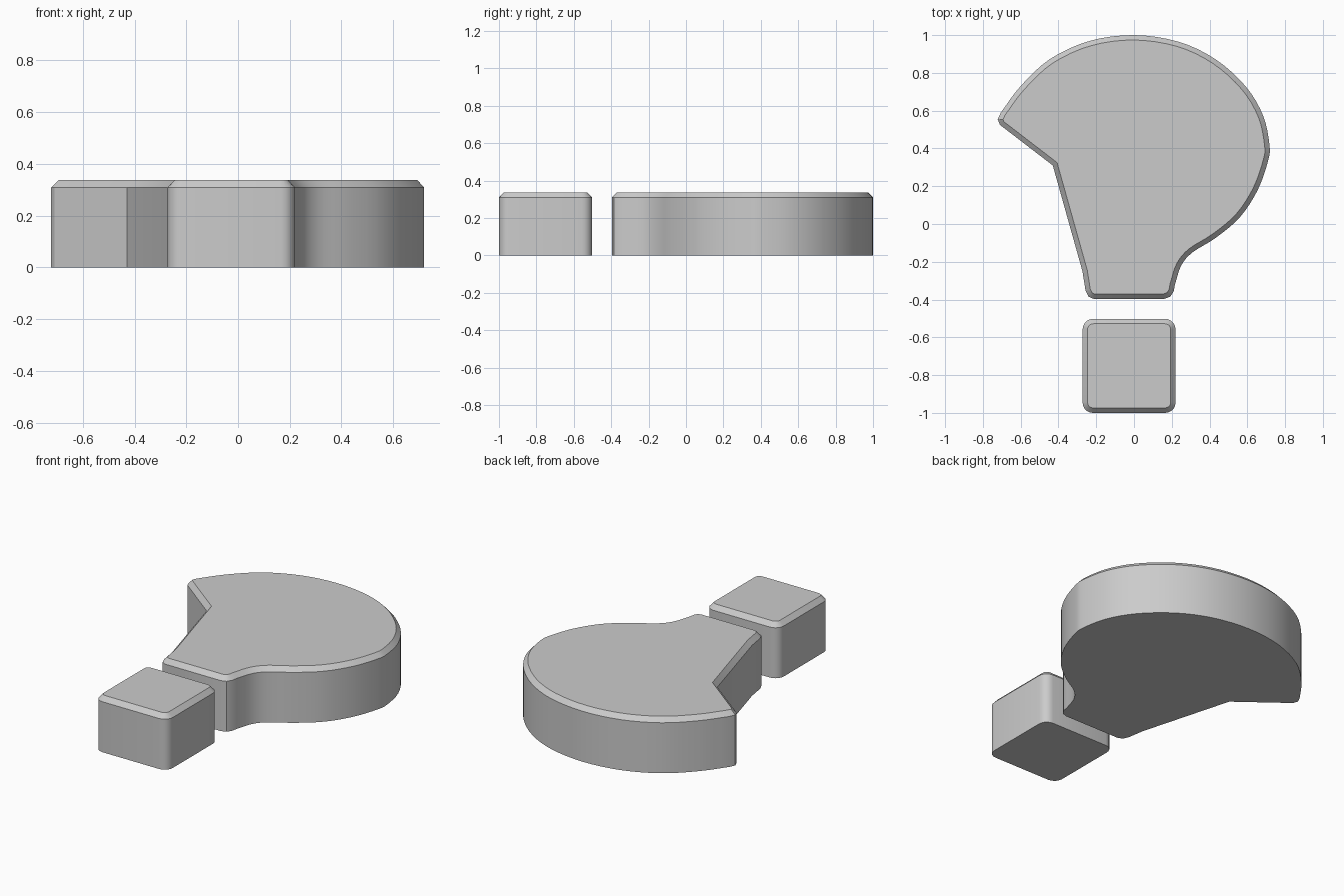
import bpy, bmesh, math
from mathutils import Vector

if "Cube" in bpy.data.objects:
    bpy.data.objects.remove(bpy.data.objects["Cube"])

HEIGHT, SHOULDER, INSET = 0.337, 0.309, 0.026


def smooth_curve(pts, steps=4):
    """Catmull-Rom curve through the points."""
    p = [Vector(q) for q in pts]
    p = [2 * p[0] - p[1]] + p + [2 * p[-1] - p[-2]]
    out = []
    for a, b, c, d in zip(p, p[1:], p[2:], p[3:]):
        for i in range(steps):
            t = i / steps
            out.append(0.5 * (2 * b + (c - a) * t + (2 * a - 5 * b + 4 * c - d) * t * t
                              + (3 * b - a - 3 * c + d) * t ** 3))
    return out + [p[-2]]


def inset(loop, d):
    """Mitred inward offset of a counter-clockwise outline."""
    out = []
    for i, p in enumerate(loop):
        e1 = (p - loop[i - 1]).normalized()
        e2 = (loop[(i + 1) % len(loop)] - p).normalized()
        n1, n2 = Vector((-e1.y, e1.x)), Vector((-e2.y, e2.x))
        out.append(p + (n1 + n2) * d / (1 + n1.dot(n2)))
    return out


def chamfered_plate(name, loop):
    """Upright slab with a chamfer around its top edge."""
    bm = bmesh.new()
    rings = [[bm.verts.new((p.x, p.y, z)) for p in pts] for pts, z in
             ((loop, 0), (loop, SHOULDER), (inset(loop, INSET), HEIGHT))]
    n = len(loop)
    for low, high in zip(rings, rings[1:]):
        for i in range(n):
            j = (i + 1) % n
            bm.faces.new((low[i], low[j], high[j], high[i]))
    caps = [bm.faces.new(rings[0][::-1]), bm.faces.new(rings[2])]
    bmesh.ops.triangulate(bm, faces=caps)
    mesh = bpy.data.meshes.new(name)
    bm.to_mesh(mesh)
    bm.free()
    obj = bpy.data.objects.new(name, mesh)
    bpy.context.collection.objects.link(obj)
    bpy.ops.object.select_all(action='DESELECT')
    obj.select_set(True)
    bpy.context.view_layer.objects.active = obj
    bpy.ops.object.shade_smooth_by_angle(angle=math.radians(30))


# Upper body: rounded head, hooked tip on the left, narrow neck
head = smooth_curve([
    (0.217, -0.32), (0.25, -0.22), (0.31, -0.15), (0.43, -0.075), (0.56, 0.035),
    (0.655, 0.18), (0.71, 0.335), (0.717, 0.42), (0.683, 0.575), (0.59, 0.73),
    (0.43, 0.873), (0.235, 0.965), (0, 1.0), (-0.235, 0.969), (-0.445, 0.873),
    (-0.6, 0.73), (-0.705, 0.59)])
tip_and_neck = [Vector(p) for p in (
    (-0.722, 0.555), (-0.71, 0.525), (-0.43, 0.31), (-0.273, -0.25),
    (-0.257, -0.35), (-0.242, -0.383), (-0.215, -0.396), (0.16, -0.396),
    (0.192, -0.385), (0.21, -0.357))]
chamfered_plate("upper_body", head + tip_and_neck)

# Lower block: rounded square
x0, x1, y0, y1, r = -0.272, 0.22, -1.0, -0.502, 0.055
block = []
for cx, cy, start in ((x1 - r, y0 + r, -90), (x1 - r, y1 - r, 0),
                      (x0 + r, y1 - r, 90), (x0 + r, y0 + r, 180)):
    for k in range(6):
        a = math.radians(start + 18 * k)
        block.append(Vector((cx + r * math.cos(a), cy + r * math.sin(a))))
chamfered_plate("lower_block", block)
